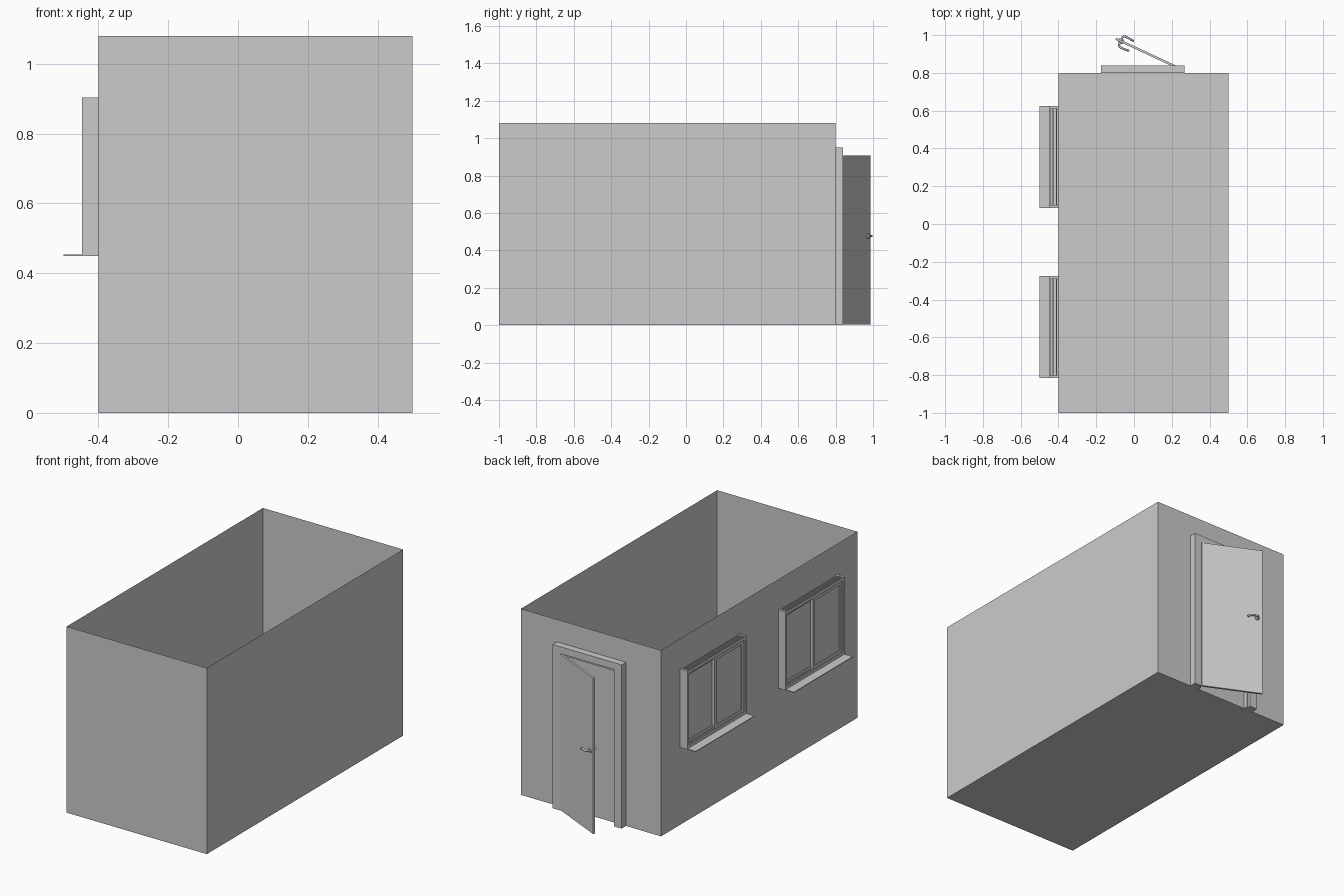
import bpy, bmesh
from math import radians, pi
from mathutils import Matrix, Vector

if "Cube" in bpy.data.objects:
    bpy.data.objects.remove(bpy.data.objects["Cube"])


def new_object(name, bm, matrix=Matrix.Identity(4)):
    mesh = bpy.data.meshes.new(name)
    bm.to_mesh(mesh)
    bm.free()
    ob = bpy.data.objects.new(name, mesh)
    ob.matrix_world = matrix
    bpy.context.collection.objects.link(ob)
    return ob


def add_box(bm, lo, hi):
    lo, hi = Vector(lo), Vector(hi)
    m = Matrix.Translation((lo + hi) / 2) @ Matrix.Diagonal((*(hi - lo), 1))
    bmesh.ops.create_cube(bm, size=1, matrix=m)


def boxes(name, parts, matrix=Matrix.Identity(4)):
    bm = bmesh.new()
    for lo, hi in parts:
        add_box(bm, lo, hi)
    return new_object(name, bm, matrix)


def ring(x0, x1, y0, y1, z0, z1, w):
    """Four bars around a rectangle in the YZ plane."""
    return [((x0, y0, z0), (x1, y0 + w, z1)), ((x0, y1 - w, z0), (x1, y1, z1)),
            ((x0, y0 + w, z0), (x1, y1 - w, z0 + w)),
            ((x0, y0 + w, z1 - w), (x1, y1 - w, z1))]


# Room shell: thin walls and floor, open at the top
bm = bmesh.new()
add_box(bm, (-0.4, -1, 0), (0.5, 0.8, 1.08))
bm.faces.ensure_lookup_table()
top = [f for f in bm.faces if f.calc_center_median().z > 1.0]
bmesh.ops.delete(bm, geom=top, context='FACES_ONLY')
new_object("room_walls_and_floor", bm)

# Door frame with an inner stop behind the leaf
XL, XR, W, H = -0.175, 0.268, 0.048, 0.95
frame = []
for y1, a, b in ((0.84, 0, W), (0.822, W, W + 0.009)):
    frame += [((XL + a, 0.8, 0), (XL + b, y1, H - a)),
              ((XR - b, 0.8, 0), (XR - a, y1, H - a)),
              ((XL + b, 0.8, H - b + 0.008 * (a == 0)), (XR - b, y1, H - a))]
boxes("door_frame", frame)

# Door leaf, hinged open; local x runs from hinge to free edge
door_m = Matrix.Translation((0.2165, 0.835, 0)) @ Matrix.Rotation(radians(155), 4, 'Z')
boxes("door_leaf", [((0, -0.006, 0.003), (0.345, 0.006, 0.908))], door_m)

# Handles on both faces: round rose and a bent lever
for side, label in ((-1, "outer"), (1, "inner")):
    bm = bmesh.new()
    bmesh.ops.create_cone(bm, cap_ends=True, segments=24, radius1=0.014,
                          radius2=0.012, depth=0.006,
                          matrix=Matrix.Translation((0.315, side * 0.009, 0.477))
                          @ Matrix.Rotation(-side * pi / 2, 4, 'X'))
    new_object(label + "_handle_rose", bm, door_m)

    cu = bpy.data.curves.new(label + "_handle_lever", 'CURVE')
    cu.dimensions = '3D'
    cu.bevel_depth = 0.0055
    cu.bevel_resolution = 2
    cu.resolution_u = 6
    cu.use_fill_caps = True
    path = [(0.315, 0.006, 0.477), (0.315, 0.024, 0.477), (0.305, 0.031, 0.477),
            (0.285, 0.031, 0.479), (0.268, 0.030, 0.475), (0.256, 0.028, 0.468)]
    sp = cu.splines.new('BEZIER')
    sp.bezier_points.add(len(path) - 1)
    for p, (x, y, z) in zip(sp.bezier_points, path):
        p.co = (x, side * y, z)
        p.handle_left_type = p.handle_right_type = 'AUTO'
    ob = bpy.data.objects.new(label + "_handle_lever", cu)
    ob.matrix_world = door_m
    bpy.context.collection.objects.link(ob)


# Sliding windows on the left wall
def window(name, yc):
    y0, y1, z0, z1, t = yc - 0.27, yc + 0.27, 0.453, 0.904, 0.014
    xo, xi = -0.447, -0.4
    # posts, bottom bar and head, with track ribs above and below
    parts = [((xo, y0, z0), (xi, y0 + t, z1)), ((xo, y1 - t, z0), (xi, y1, z1)),
             ((xo, y0 + t, z0), (xi, y1 - t, z0 + 0.012)),
             ((xo, y0 + t, z1 - 0.02), (xi, y1 - t, z1 - 0.008))]
    for x in (xo, -0.431, -0.413):
        parts += [((x, y0 + t, z1 - 0.008), (x + 0.005, y1 - t, z1)),
                  ((x, y0 + t, z0 + 0.012), (x + 0.003, y1 - t, z0 + 0.018))]
    boxes(name + "_frame", parts)

    # two overlapping sashes in separate tracks, each with a glass pane
    s0, s1, w = z0 + 0.012, z1 - 0.02, 0.02
    for label, x, a, b in (("front", -0.441, y0 + t, yc + 0.012),
                           ("rear", -0.427, yc - 0.012, y1 - t)):
        boxes(f"{name}_{label}_sash", ring(x, x + 0.012, a, b, s0, s1, w))
        boxes(f"{name}_{label}_glass",
              [((x + 0.005, a + w, s0 + w), (x + 0.007, b - w, s1 - w))])

    # thin projecting sill
    boxes(name + "_sill", [((-0.5, y0, 0.449), (-0.4, y1, 0.453))])


window("rear_window", 0.355)
window("front_window", -0.545)
